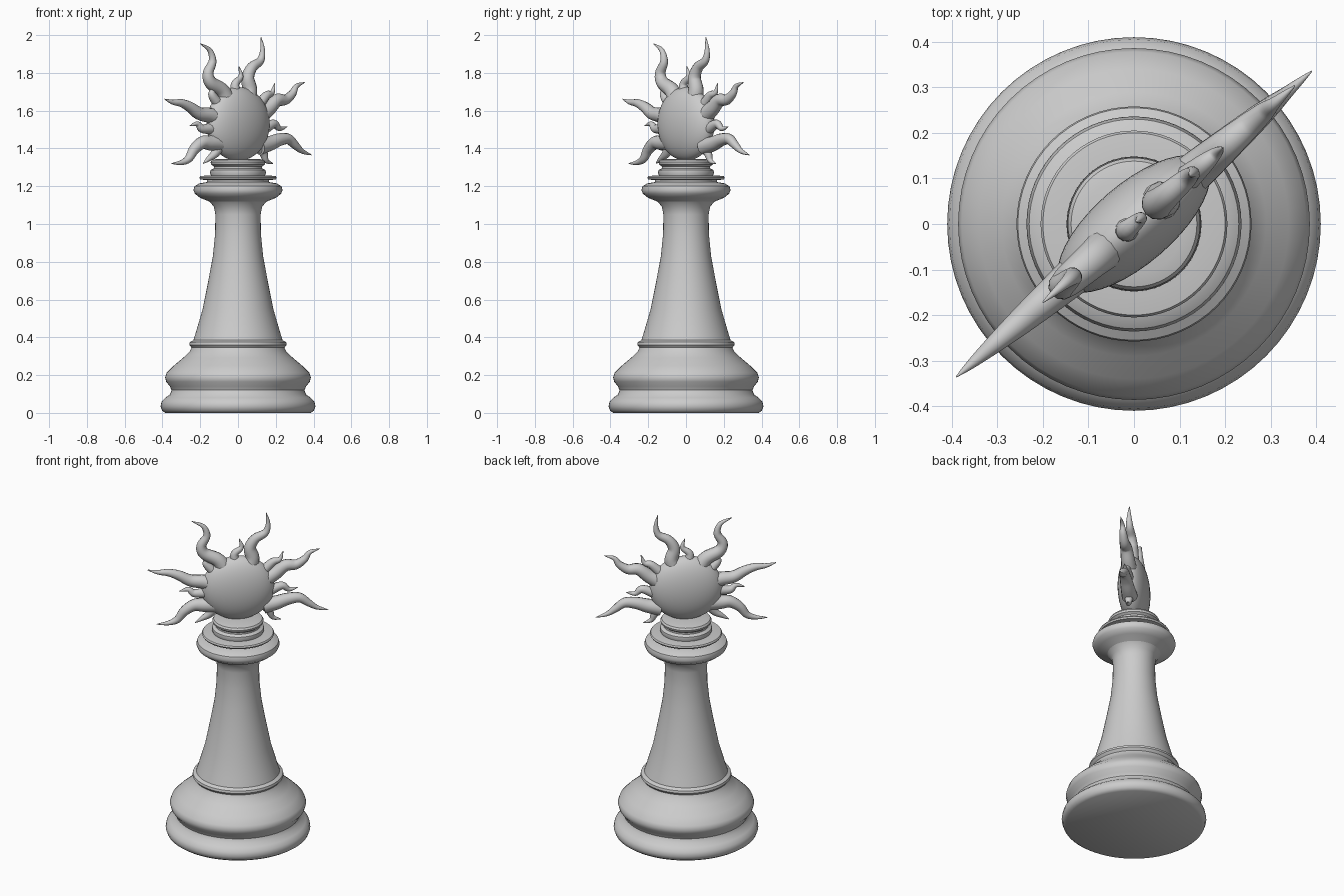
import bpy, bmesh, math
from mathutils import Vector

PLANE = math.radians(40.7)          # heading of the flat sun head
CU, SU = math.cos(PLANE), math.sin(PLANE)


def finish(bm, name, angle=40):
    bmesh.ops.recalc_face_normals(bm, faces=bm.faces[:])
    me = bpy.data.meshes.new(name)
    bm.to_mesh(me)
    bm.free()
    ob = bpy.data.objects.new(name, me)
    bpy.context.collection.objects.link(ob)
    bpy.ops.object.select_all(action='DESELECT')
    ob.select_set(True)
    bpy.context.view_layer.objects.active = ob
    bpy.ops.object.shade_smooth_by_angle(angle=math.radians(angle))
    return ob


def skin(bm, rings):
    for a, b in zip(rings, rings[1:]):
        n = len(a)
        for i in range(n):
            bm.faces.new((a[i], a[(i + 1) % n], b[(i + 1) % n], b[i]))
    bm.faces.new(rings[0])
    bm.faces.new(rings[-1])


def lathe(name, profile, sides=64):
    bm = bmesh.new()
    rings = [[bm.verts.new((r * math.cos(2 * math.pi * i / sides),
                            r * math.sin(2 * math.pi * i / sides), z))
              for i in range(sides)] for r, z in profile]
    skin(bm, rings)
    return finish(bm, name)


def smooth_path(pts, steps=6):
    # Catmull-Rom spline through the points
    p = [2 * pts[0] - pts[1]] + pts + [2 * pts[-1] - pts[-2]]
    out = []
    for k in range(1, len(p) - 2):
        a, b, c, d = p[k - 1:k + 3]
        for s in range(steps):
            t = s / steps
            out.append(0.5 * (2 * b + (c - a) * t + (2 * a - 5 * b + 4 * c - d) * t * t
                              + (3 * b - a - 3 * c + d) * t ** 3))
    return out + [pts[-1]]


def ray(name, pts, radius, sides=12):
    # wavy tapering flame lying in the plane of the sun; pts are front-view (x, z)
    path = smooth_path([Vector((x / CU, z)) for x, z in pts])
    bm = bmesh.new()
    rings, last = [], len(path) - 1
    for k, p in enumerate(path):
        tan = (path[min(k + 1, last)] - path[max(k - 1, 0)]).normalized()
        r = max(radius * (1 - k / last) ** 0.7, 0.0015)
        ring = []
        for i in range(sides):
            a = 2 * math.pi * i / sides
            u = p.x - tan.y * r * math.cos(a)
            z = p.y + tan.x * r * math.cos(a)
            w = r * math.sin(a)
            ring.append(bm.verts.new((u * CU + w * SU, u * SU - w * CU, z)))
        rings.append(ring)
    skin(bm, rings)
    return finish(bm, name, 60)


# Turned pedestal: foot, bulge, stem
lathe("base_and_stem", [
    (0.385, 0), (0.402, 0.012), (0.41, 0.035), (0.405, 0.06), (0.385, 0.08), (0.36, 0.098),
    (0.352, 0.12), (0.36, 0.14), (0.38, 0.165), (0.386, 0.188), (0.378, 0.212),
    (0.34, 0.25), (0.29, 0.292), (0.255, 0.325), (0.246, 0.345), (0.258, 0.36),
    (0.255, 0.374), (0.236, 0.385), (0.222, 0.43), (0.187, 0.55), (0.157, 0.7),
    (0.133, 0.83), (0.121, 0.95), (0.12, 1.05), (0.127, 1.09), (0.15, 1.118)])

# Collar and neck rings below the head
lathe("collar", [
    (0.12, 1.09), (0.15, 1.118), (0.2, 1.138), (0.228, 1.16), (0.236, 1.18), (0.23, 1.2),
    (0.205, 1.215), (0.165, 1.222), (0.165, 1.232), (0.2, 1.236), (0.205, 1.245),
    (0.2, 1.253), (0.16, 1.258)])
lathe("neck_rings", [
    (0.14, 1.25), (0.148, 1.27), (0.146, 1.285), (0.128, 1.295), (0.128, 1.305),
    (0.142, 1.315), (0.145, 1.327), (0.138, 1.338), (0.11, 1.345)])

# Flattened disc of the sun
bm = bmesh.new()
bmesh.ops.create_uvsphere(bm, u_segments=40, v_segments=24, radius=1)
for v in bm.verts:
    u, w, h = v.co.x * 0.208, v.co.y * 0.088, v.co.z * 0.195
    v.co = (u * CU + w * SU, u * SU - w * CU, 1.53 + h)
finish(bm, "sun_disc")

# Long flames
LONG = [
    [(-0.06, 1.66), (-0.09, 1.71), (-0.145, 1.75), (-0.158, 1.80), (-0.135, 1.86), (-0.15, 1.92), (-0.2, 1.955)],
    [(0.05, 1.65), (0.062, 1.71), (0.052, 1.775), (0.075, 1.83), (0.118, 1.865), (0.13, 1.92), (0.122, 1.99)],
    [(0.11, 1.57), (0.16, 1.61), (0.205, 1.655), (0.25, 1.658), (0.288, 1.69), (0.31, 1.73), (0.353, 1.75)],
    [(0.11, 1.41), (0.165, 1.425), (0.215, 1.445), (0.265, 1.45), (0.305, 1.415), (0.34, 1.385), (0.39, 1.365)],
    [(-0.1, 1.56), (-0.15, 1.575), (-0.205, 1.585), (-0.255, 1.62), (-0.3, 1.64), (-0.345, 1.645), (-0.39, 1.662)],
    [(-0.1, 1.43), (-0.15, 1.43), (-0.19, 1.43), (-0.232, 1.395), (-0.262, 1.345), (-0.3, 1.325), (-0.352, 1.32)],
]
for k, pts in enumerate(LONG):
    ray(f"long_ray_{k + 1}", pts, 0.046)

# Short flames between the long ones
SHORT = [
    [(-0.01, 1.68), (-0.015, 1.74), (0.015, 1.78), (0.005, 1.835)],
    [(0.11, 1.63), (0.15, 1.68), (0.18, 1.695), (0.195, 1.745)],
    [(-0.1, 1.63), (-0.135, 1.68), (-0.14, 1.71), (-0.162, 1.745)],
    [(0.14, 1.505), (0.19, 1.53), (0.22, 1.505), (0.26, 1.515)],
    [(-0.14, 1.505), (-0.19, 1.505), (-0.215, 1.53), (-0.255, 1.52)],
    [(0.11, 1.42), (0.135, 1.375), (0.15, 1.335), (0.185, 1.32)],
    [(-0.1, 1.41), (-0.125, 1.37), (-0.155, 1.345), (-0.185, 1.32)],
]
for k, pts in enumerate(SHORT):
    ray(f"short_ray_{k + 1}", pts, 0.03)
